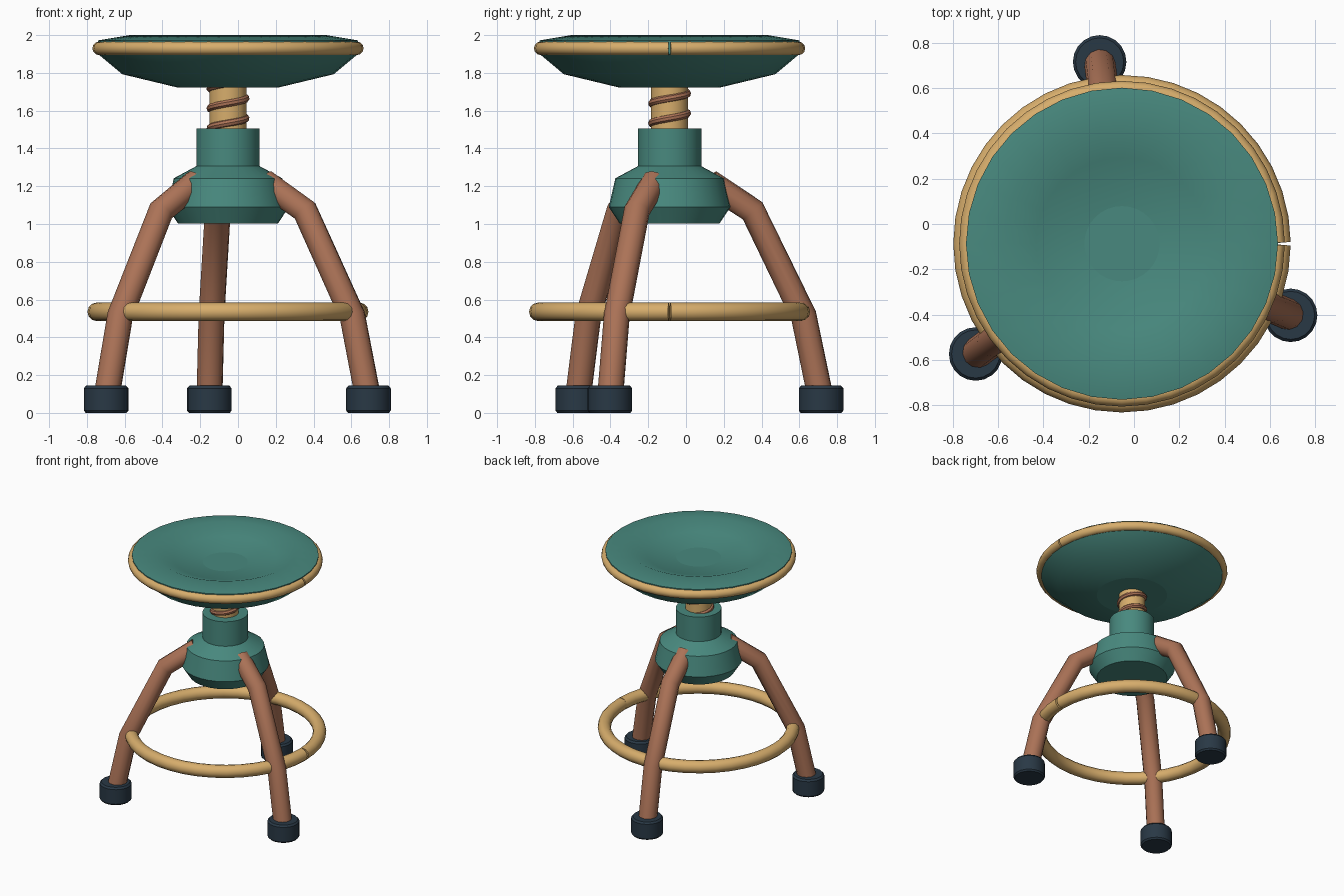
import bpy, bmesh
from math import sin, cos, pi, radians
from mathutils import Vector

cube = bpy.data.objects.get("Cube")
if cube:
    bpy.data.objects.remove(cube)

AXIS = Vector((-0.053, -0.087, 0))       # the seat and hub turn about this line
LEG_ANGLES = [radians(a) for a in (97, 217, 337)]


def material(name, rgb):
    m = bpy.data.materials.new(name)
    m.use_nodes = True
    color = (*rgb, 1)
    m.diffuse_color = color
    m.node_tree.nodes["Principled BSDF"].inputs["Base Color"].default_value = color
    return m


TEAL = material("teal paint", (0.065, 0.25, 0.21))
TAN = material("light wood", (0.68, 0.42, 0.15))
BROWN = material("red brown wood", (0.41, 0.17, 0.095))
DARK = material("dark rubber", (0.022, 0.04, 0.06))


def polar(r, angle, z):
    return AXIS + Vector((r * cos(angle), r * sin(angle), z))


def finish(obj, mat):
    bpy.ops.object.select_all(action='DESELECT')
    obj.select_set(True)
    bpy.context.view_layer.objects.active = obj
    if obj.type == 'CURVE':
        bpy.ops.object.convert(target='MESH')
        obj = bpy.context.view_layer.objects.active
    obj.data.materials.clear()
    obj.data.materials.append(mat)
    bpy.ops.object.shade_smooth_by_angle(angle=radians(35))
    return obj


def lathe(name, profile, mat, center=AXIS, sides=32):
    """Closed solid turned from (radius, height) points, listed bottom to top."""
    bm = bmesh.new()
    rings = [[bm.verts.new((center.x + r * cos(2 * pi * i / sides),
                            center.y + r * sin(2 * pi * i / sides), z))
              for i in range(sides)] for r, z in profile]
    for a, b in zip(rings, rings[1:]):
        for i in range(sides):
            j = (i + 1) % sides
            bm.faces.new((a[i], a[j], b[j], b[i]))
    for cap in (rings[0][::-1], rings[-1]):
        for e in bm.faces.new(cap).edges:
            e.smooth = False
    mesh = bpy.data.meshes.new(name)
    bm.to_mesh(mesh)
    bm.free()
    obj = bpy.data.objects.new(name, mesh)
    bpy.context.collection.objects.link(obj)
    return finish(obj, mat)


def tube(name, points, radius, mat, resolution=4):
    """Round bar swept along a path."""
    curve = bpy.data.curves.new(name, 'CURVE')
    curve.dimensions = '3D'
    curve.bevel_depth = radius
    curve.bevel_resolution = resolution
    curve.use_fill_caps = True
    spline = curve.splines.new('POLY')
    spline.points.add(len(points) - 1)
    for p, co in zip(spline.points, points):
        p.co = (*co, 1)
    obj = bpy.data.objects.new(name, curve)
    bpy.context.collection.objects.link(obj)
    return finish(obj, mat)


def ring(name, r, z, radius, mat, steps=40):
    """Bent hoop with a fine seam on the left side."""
    seam = 0.004 / r
    span = 2 * pi - 2 * seam
    path = [polar(r, seam + span * i / steps, z) for i in range(steps + 1)]
    return tube(name, path, radius, mat)


# Seat: shallow bowl underneath, rounded rim and a dished top
lathe("seat", [(0.265, 1.722), (0.56, 1.793), (0.688, 1.9), (0.688, 1.972),
               (0.52, 2.0), (0.38, 1.945), (0.166, 1.915)], TEAL)
ring("seat_rim", 0.682, 1.93, 0.036, TAN)

# Threaded post
lathe("post", [(0.098, 1.4), (0.098, 1.76)], TAN)
turns, pitch, steps = 3.4, 0.105, 24
tube("screw_thread",
     [polar(0.094, 2 * pi * i / steps, 1.455 + pitch * i / steps)
      for i in range(int(turns * steps) - steps // 2)], 0.02, BROWN, 2)

# Hub
lathe("hub", [(0.265, 1.003), (0.322, 1.09), (0.287, 1.242),
              (0.168, 1.306), (0.168, 1.505)], TEAL)

# Bent legs with rubber feet
for n, angle in enumerate(LEG_ANGLES, 1):
    path = [(0.21, 1.222), (0.443, 1.07), (0.715, 0.515), (0.806, 0.08)]
    tube(f"leg_{n}", [polar(r, angle, z) for r, z in path], 0.069, BROWN)
    lathe(f"foot_{n}", [(0.108, 0), (0.118, 0.012), (0.118, 0.13), (0.106, 0.144)],
          DARK, polar(0.808, angle, 0), 20)

# Foot rest hoop
ring("foot_ring", 0.695, 0.535, 0.049, TAN)
